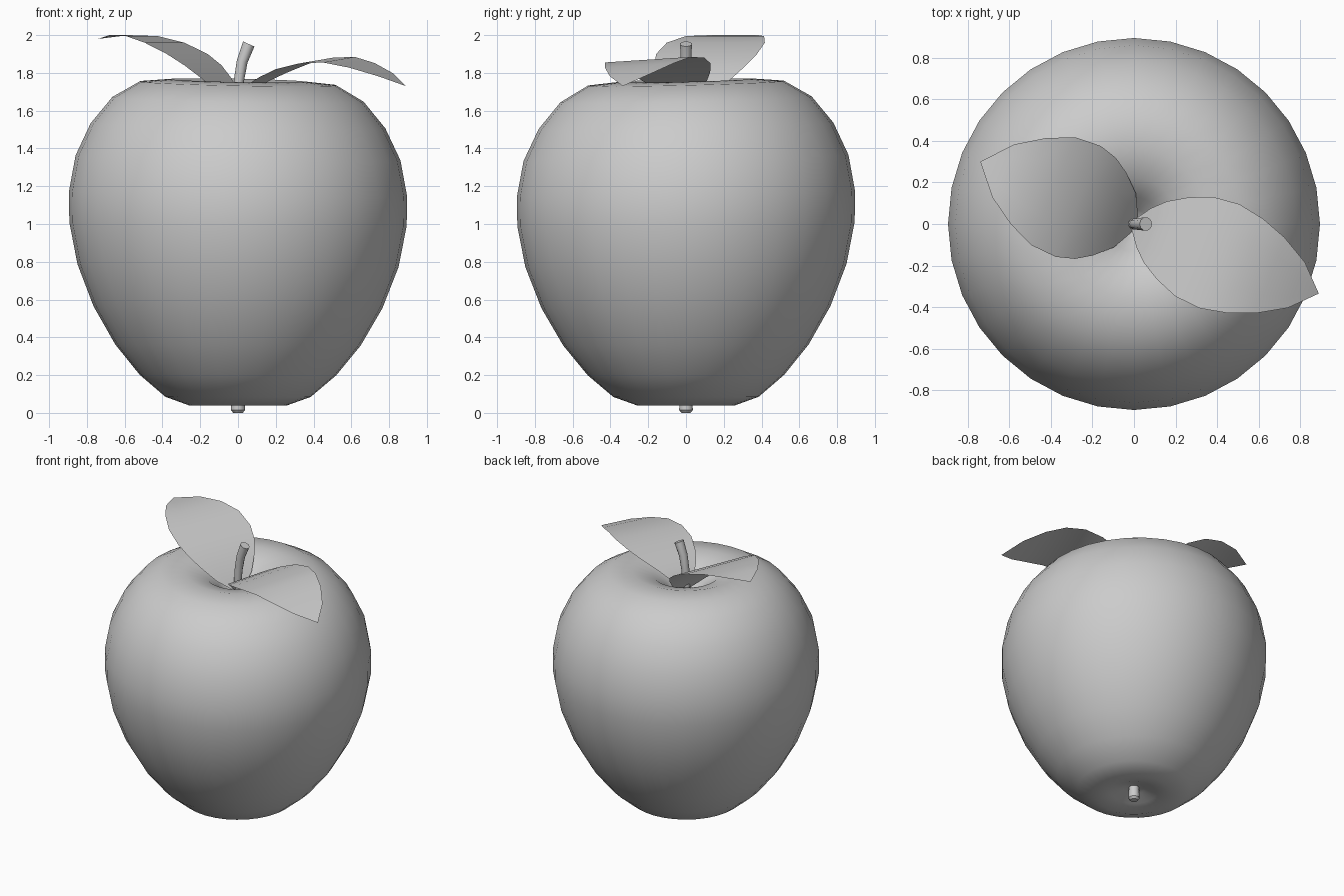
import bpy, bmesh, math
from mathutils import Vector

cube = bpy.data.objects.get("Cube")
if cube:
    bpy.data.objects.remove(cube, do_unlink=True)

grey = bpy.data.materials.new("plain_grey")
grey.use_nodes = True
COLOUR = (0.6, 0.6, 0.6, 1)
grey.diffuse_color = COLOUR
grey.node_tree.nodes["Principled BSDF"].inputs["Base Color"].default_value = COLOUR


def finish(name, bm, angle):
    """Turn a bmesh into a smooth-shaded object that keeps its sharp edges."""
    mesh = bpy.data.meshes.new(name)
    bm.to_mesh(mesh)
    bm.free()
    mesh.materials.append(grey)
    obj = bpy.data.objects.new(name, mesh)
    bpy.context.collection.objects.link(obj)
    bpy.ops.object.select_all(action='DESELECT')
    obj.select_set(True)
    bpy.context.view_layer.objects.active = obj
    bpy.ops.object.shade_smooth_by_angle(angle=math.radians(angle))
    return obj


def bridge(bm, rings, closed):
    """Join neighbouring rows of vertices with quads."""
    for a, b in zip(rings, rings[1:]):
        n = len(a)
        for i in range(n if closed else n - 1):
            j = (i + 1) % n
            bm.faces.new((a[i], a[j], b[j], b[i]))


def ring(bm, centre, radius, sides, tilt=0.0):
    """A circle of vertices, leaning towards +x by the tilt angle."""
    across = Vector((math.cos(tilt), 0, -math.sin(tilt)))
    verts = []
    for i in range(sides):
        a = math.tau * i / sides
        offset = across * math.cos(a) + Vector((0, math.sin(a), 0))
        verts.append(bm.verts.new(Vector(centre) + offset * radius))
    return verts


def tube(name, path, sides):
    """Capped round tube; path holds x, z, radius and tilt."""
    bm = bmesh.new()
    rings = [ring(bm, (x, 0, z), r, sides, t) for x, z, r, t in path]
    bridge(bm, rings, True)
    bm.faces.new(rings[0][::-1])
    bm.faces.new(rings[-1])
    return finish(name, bm, 40)


# Fruit body: a lathed profile with a hollow at each end
profile = [(0.02, 0.1), (0.07, 0.09), (0.15, 0.06), (0.26, 0.04), (0.385, 0.085),
           (0.52, 0.2), (0.65, 0.36), (0.765, 0.56), (0.85, 0.78), (0.893, 1.0),
           (0.895, 1.16), (0.86, 1.35), (0.78, 1.52), (0.665, 1.66), (0.52, 1.745),
           (0.36, 1.76), (0.22, 1.72), (0.13, 1.65), (0.07, 1.57), (0.02, 1.53)]
bm = bmesh.new()
rings = [ring(bm, (0, 0, z), r, 32) for r, z in profile]
bridge(bm, rings, True)
bm.faces.new(rings[0][::-1])
bm.faces.new(rings[-1])
for v in bm.verts:  # slight lean of the crown
    v.co.z += (0.025 * v.co.y - 0.02 * v.co.x) * v.co.z / 1.75
finish("fruit_body", bm, 180)

# Stem and the stub underneath
tube("stem", [(-0.01, 1.5, 0.024, 0), (-0.003, 1.65, 0.025, 0.05),
              (0.005, 1.76, 0.027, 0.12), (0.022, 1.86, 0.029, 0.25),
              (0.057, 1.953, 0.033, 0.42)], 10)
tube("bottom_stub", [(0, 0, 0.025, 0), (0, 0.015, 0.038, 0), (0, 0.12, 0.034, 0)], 10)


def leaf(name, tip, rows, lean):
    """Curved blade; rows hold distance from the stem, half width and height."""
    along = Vector((tip[0], tip[1], 0)).normalized()
    across = Vector((-along.y, along.x, 0))
    bm = bmesh.new()
    rings = []
    for t, w, z in rows:
        row = []
        for k in range(-2, 3):
            s = w * k / 2
            row.append(bm.verts.new(along * t + across * s + Vector((0, 0, z + lean * s))))
        rings.append(row)
    bridge(bm, rings, False)
    bmesh.ops.remove_doubles(bm, verts=bm.verts, dist=0.0005)
    bmesh.ops.recalc_face_normals(bm, faces=bm.faces)
    if sum(f.normal.z for f in bm.faces) < 0:
        bmesh.ops.reverse_faces(bm, faces=bm.faces)
    return finish(name, bm, 180)


# Two leaves spreading from the stem
leaf("raised_leaf", (-0.74, 0.30),
     [(-0.01, 0.03, 1.61), (0.047, 0.14, 1.69), (0.127, 0.215, 1.775),
      (0.2, 0.262, 1.84), (0.29, 0.288, 1.9), (0.42, 0.28, 1.96),
      (0.55, 0.223, 1.995), (0.68, 0.137, 2.0), (0.798, 0, 1.98)], 0)
leaf("drooping_leaf", (0.89, -0.335),
     [(0, 0.03, 1.62), (0.05, 0.1, 1.69), (0.11, 0.158, 1.745),
      (0.2, 0.212, 1.79), (0.31, 0.256, 1.835), (0.44, 0.268, 1.865),
      (0.57, 0.243, 1.87), (0.7, 0.195, 1.84), (0.835, 0.117, 1.79),
      (0.95, 0, 1.73)], 0.06)
